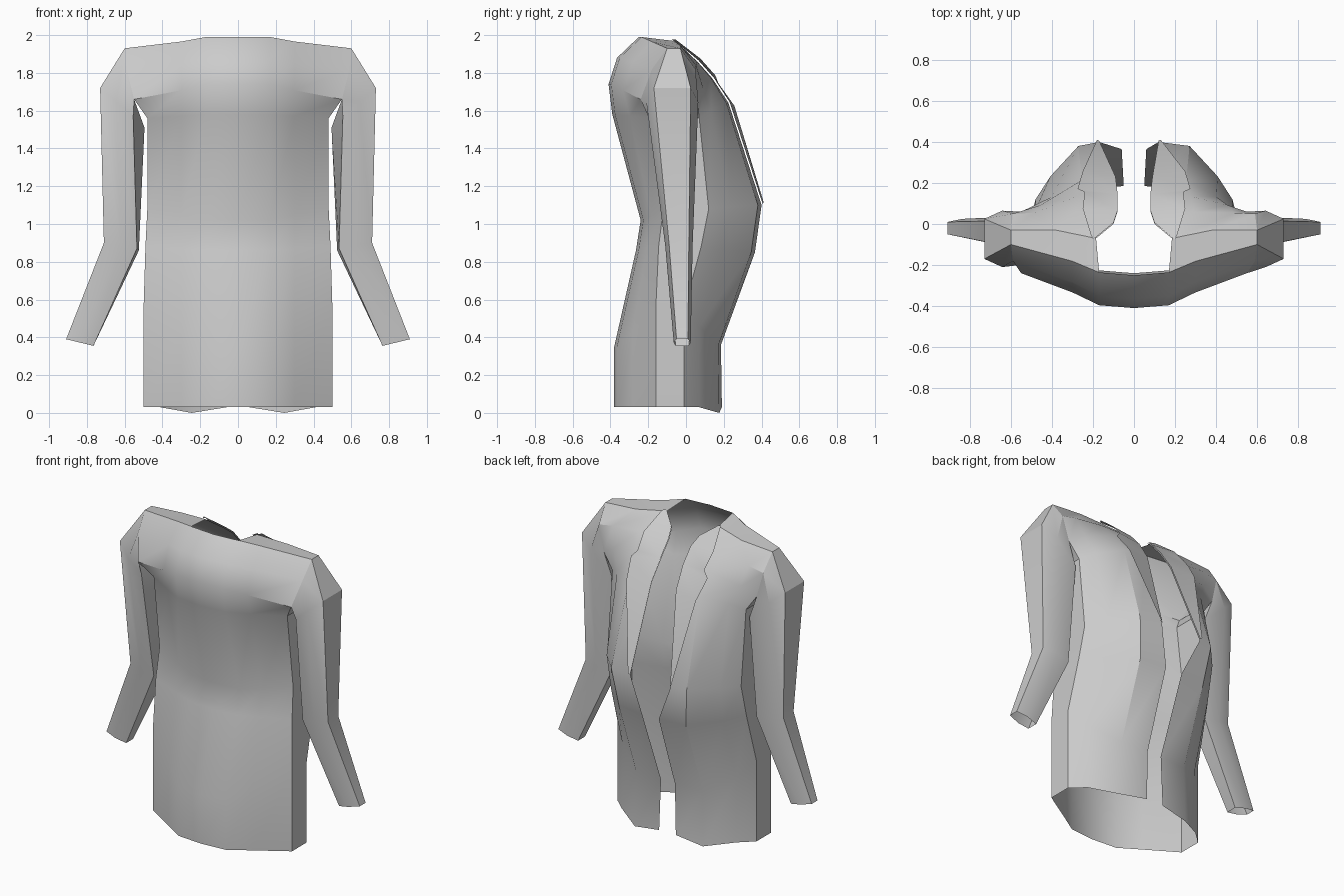
import bpy, bmesh
from mathutils import Vector

if "Cube" in bpy.data.objects:
    bpy.data.objects.remove(bpy.data.objects["Cube"])


def section(side_x, edge_x, y_closed, y_side, y_open, z):
    """Half cross-section from the closed panel's centre round to the open edge."""
    zc, zs, ze = z
    a, b = Vector((side_x, y_side[0], zs)), Vector((side_x, y_side[1], zs))
    c, e = Vector((.17, y_closed + .014, zc)), Vector((edge_x, y_open, ze))
    mid = c.lerp(a, .4)
    mid.x = .3
    corner = Vector((b.x + (e.x - b.x) * .2, b.y + (e.y - b.y) * .4, b.z + (e.z - b.z) * .5))
    front = Vector((b.x + (e.x - b.x) * .58, b.y + (e.y - b.y) * .93, e.z))
    return [Vector((0, y_closed, zc)), c, mid, a, b, corner, front, e]


# Hem, skirt, waist, belly
ROWS = [section(.50, .06, -.38, (-.16, -.01), .19, (.03, .03, .03)),
        section(.50, .05, -.38, (-.16, -.01), .185, (.35, .55, .36)),
        section(.49, .06, -.265, (-.145, .08), .365, (.86, .88, .85)),
        section(.48, .12, -.24, (-.12, .12), .40, (1.02, 1.08, 1.10))]
# Chest, underarm, yoke, shoulder line
ROWS += [section(.48, .09, -.39, (-.18, .07), .225, (1.58, 1.56, 1.64)),
         section(.55, .08, -.41, (-.24, .06), .14, (1.74, 1.66, 1.77)),
         section(.59, .08, -.365, (-.18, .05), .06, (1.88, 1.82, 1.86)),
         section(.60, .10, -.25, (-.10, -.03), 0, (1.99, 1.93, 1.91))]
TOP = len(ROWS) - 1
ROWS[0][6].z = 0                              # dipped front hem
ROWS[TOP][6] = Vector((.185, -.07, 1.97))     # side of the neck opening
ROWS[TOP][5] = Vector((.38, -.03, 1.945))     # shoulder seam


def sleeve_ring(x_out, z_out, x_in, z_in, y0, y1, inset, tuck=0):
    """Six-sided sleeve section, narrower on its outer side."""
    xm, zm = (x_out + x_in) / 2, (z_out + z_in) / 2
    return [(x_out, y0 + inset, z_out), (x_out, y1 - inset, z_out), (xm, y1, zm),
            (x_in - tuck, y1 - .01, z_in - tuck), (x_in, y0 + .01, z_in), (xm, y0, zm)]


# Sleeve: armhole shared with the body, shoulder bend, elbow, cuff
SLEEVE = [[ROWS[r][c] for r, c in ((7, 3), (7, 4), (6, 4), (5, 4), (5, 3), (6, 3))],
          sleeve_ring(.73, 1.72, .555, 1.57, -.21, .065, .04, .06),
          sleeve_ring(.71, .90, .535, .87, -.11, .035, .02, .01),
          sleeve_ring(.91, .39, .765, .355, -.065, .025, .015)]

# Lapel: follows the open edge, with a notched outer edge
OUTER = [(.13, .405, 1.11), (.25, .25, 1.62), (.275, .165, 1.74),
         (.24, .15, 1.78), (.25, .07, 1.87), (.21, -.06, 1.97)]
LAPEL = [[ROWS[r][7], p] for r, p in zip((3, 4, 5, 5, 6, 7), OUTER)]
LAPEL.append([ROWS[TOP][6], (.2, -.08, 1.97)])


def loft(name, rings, closed=False, skip=(), extra=()):
    """Bridge matching rings on both sides of x = 0 into one shell."""
    bm = bmesh.new()
    for s in (1, -1):
        def vert(p):
            x, y, z = p
            # the open edge on the left is folded a little wider
            if s < 0 and x < .14 and y > .38:
                x += .05
            return bm.verts.new((s * x, y, z))
        grid = [[vert(p) for p in r] for r in rings]
        n = len(rings[0])
        for i in range(len(grid) - 1):
            for j in range(n if closed else n - 1):
                if (i, j) not in skip:
                    k = (j + 1) % n
                    f = [grid[i][j], grid[i][k], grid[i + 1][k], grid[i + 1][j]]
                    bm.faces.new(f if s > 0 else f[::-1])
        for cols in extra:
            f = [grid[-1][j] for j in cols]
            bm.faces.new(f if s > 0 else f[::-1])
    bmesh.ops.remove_doubles(bm, verts=bm.verts, dist=.0005)
    bmesh.ops.recalc_face_normals(bm, faces=bm.faces)
    me = bpy.data.meshes.new(name)
    bm.to_mesh(me)
    bm.free()
    ob = bpy.data.objects.new(name, me)
    bpy.context.collection.objects.link(ob)
    bpy.ops.object.select_all(action='DESELECT')
    ob.select_set(True)
    bpy.context.view_layer.objects.active = ob
    bpy.ops.object.shade_smooth_by_angle(angle=.55)
    return ob


# Coat body with open armholes; extra faces close the shoulder tops
loft("coat_body", ROWS, skip={(TOP - 2, 3), (TOP - 1, 3)},
     extra=[(2, 3, 4, 5), (1, 2, 5, 6)])
loft("sleeves", SLEEVE, closed=True)
lapels = loft("lapels", LAPEL)
lapels.location = (0, .006, .006)
